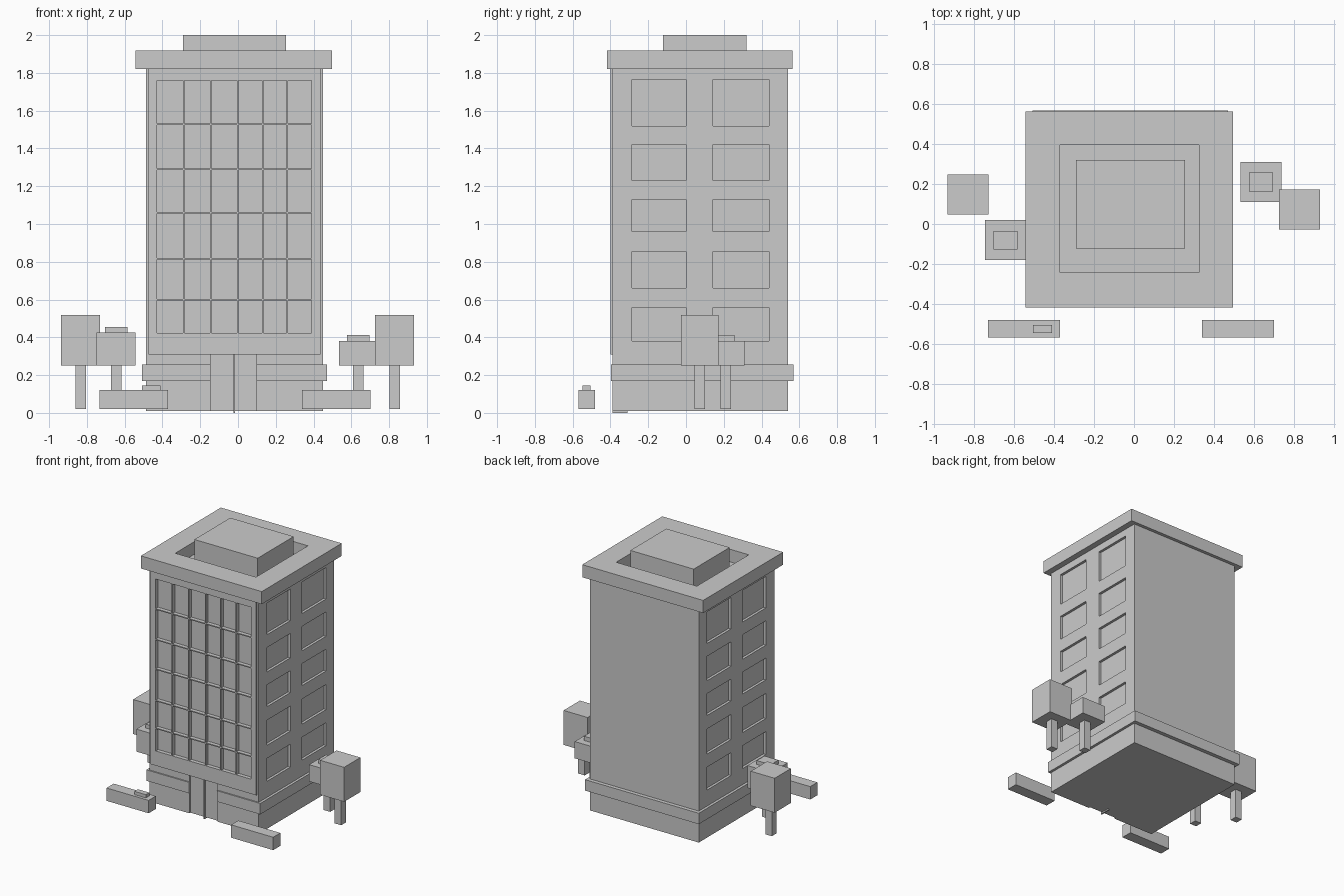
import bpy, bmesh

if "Cube" in bpy.data.objects:
    bpy.data.objects.remove(bpy.data.objects["Cube"])


def boxes(name, spans):
    """One object made of axis-aligned boxes, each (x0, x1, y0, y1, z0, z1)."""
    bm = bmesh.new()
    for x0, x1, y0, y1, z0, z1 in spans:
        for v in bmesh.ops.create_cube(bm, size=1)["verts"]:
            v.co.x = x1 if v.co.x > 0 else x0
            v.co.y = y1 if v.co.y > 0 else y0
            v.co.z = z1 if v.co.z > 0 else z0
    me = bpy.data.meshes.new(name)
    bm.to_mesh(me)
    bm.free()
    ob = bpy.data.objects.new(name, me)
    bpy.context.collection.objects.link(ob)
    return ob


def cutter(name, spans):
    ob = boxes(name, spans)
    ob.hide_render = True
    ob.hide_viewport = True
    return ob


def cut(ob, *tools):
    for t in tools:
        m = ob.modifiers.new("cut", "BOOLEAN")
        m.operation = "DIFFERENCE"
        m.solver = "EXACT"
        m.object = t


# Front window grid: thin mullions between recessed panes
cols = [-0.432, -0.288, -0.145, -0.001, 0.13, 0.262, 0.394]
rows = [0.42, 0.60, 0.815, 1.06, 1.29, 1.527, 1.765]
g = 0.004
front_cut = cutter("front_window_cutter", [
    (a + g, b - g, -0.5, -0.37, c + g, d - g)
    for a, b in zip(cols, cols[1:]) for c, d in zip(rows, rows[1:])])

# Side windows, two columns of five on both sides
floors = [(0.38, 0.558), (0.66, 0.855), (0.96, 1.13), (1.23, 1.42), (1.52, 1.765)]
side_cut = cutter("side_window_cutter", [
    (x0, x1, y0, y1, z0, z1)
    for x0, x1 in ((-0.6, -0.468), (0.43, 0.6))
    for y0, y1 in ((-0.285, 0.0), (0.143, 0.44)) for z0, z1 in floors])

entry_cut = cutter("entry_cutter", [(-0.145, 0.097, -0.5, -0.375, -0.1, 0.31)])
band_cut = cutter("band_cutter", [(-0.145, 0.097, -0.5, -0.3, 0.0, 0.4)])
roof_cut = cutter("roof_cutter", [(-0.37, 0.325, -0.243, 0.395, 1.7, 2.1)])

# Tower body and raised front panel
body = boxes("tower_body", [(-0.488, 0.45, -0.388, 0.54, 0.01, 1.82)])
cut(body, front_cut, side_cut, entry_cut)
panel = boxes("front_panel", [(-0.475, 0.437, -0.4, -0.388, 0.31, 1.82)])
cut(panel, front_cut)

# Base band, open at the entrance, and door post
band = boxes("base_band", [(-0.509, 0.47, -0.398, 0.57, 0.17, 0.255)])
cut(band, band_cut)
boxes("door_post", [(-0.025, -0.015, -0.388, -0.31, 0.0, 0.31)])

# Roof parapet ring and plant room
roof = boxes("roof_parapet", [(-0.543, 0.497, -0.418, 0.565, 1.82, 1.918)])
cut(roof, roof_cut)
boxes("roof_plant_room", [(-0.29, 0.255, -0.122, 0.32, 1.82, 2.0)])


# Trees: trunk, square crown and optional small cap
def tree(name, cx, cy, top, cap=None):
    t, c, k = 0.028, 0.1, 0.06
    boxes(name + "_trunk", [(cx - t, cx + t, cy - t, cy + t, 0.02, 0.26)])
    boxes(name + "_crown", [(cx - c - 0.003, cx + c + 0.003, cy - c, cy + c, 0.25, top)])
    if cap:
        boxes(name + "_cap", [(cx - k, cx + k, cy - k + 0.013, cy + k - 0.013, top - 0.01, cap)])


tree("tall_tree_left", -0.833, 0.147, 0.518)
tree("tall_tree_right", 0.829, 0.073, 0.518)
tree("short_tree_left", -0.645, -0.081, 0.425, 0.455)
tree("short_tree_right", 0.637, 0.211, 0.38, 0.413)

# Hedges in front
boxes("hedge_left", [(-0.732, -0.37, -0.57, -0.482, 0.02, 0.12)])
boxes("hedge_left_cap", [(-0.507, -0.41, -0.547, -0.505, 0.11, 0.145)])
boxes("hedge_right", [(0.34, 0.702, -0.57, -0.482, 0.02, 0.12)])
